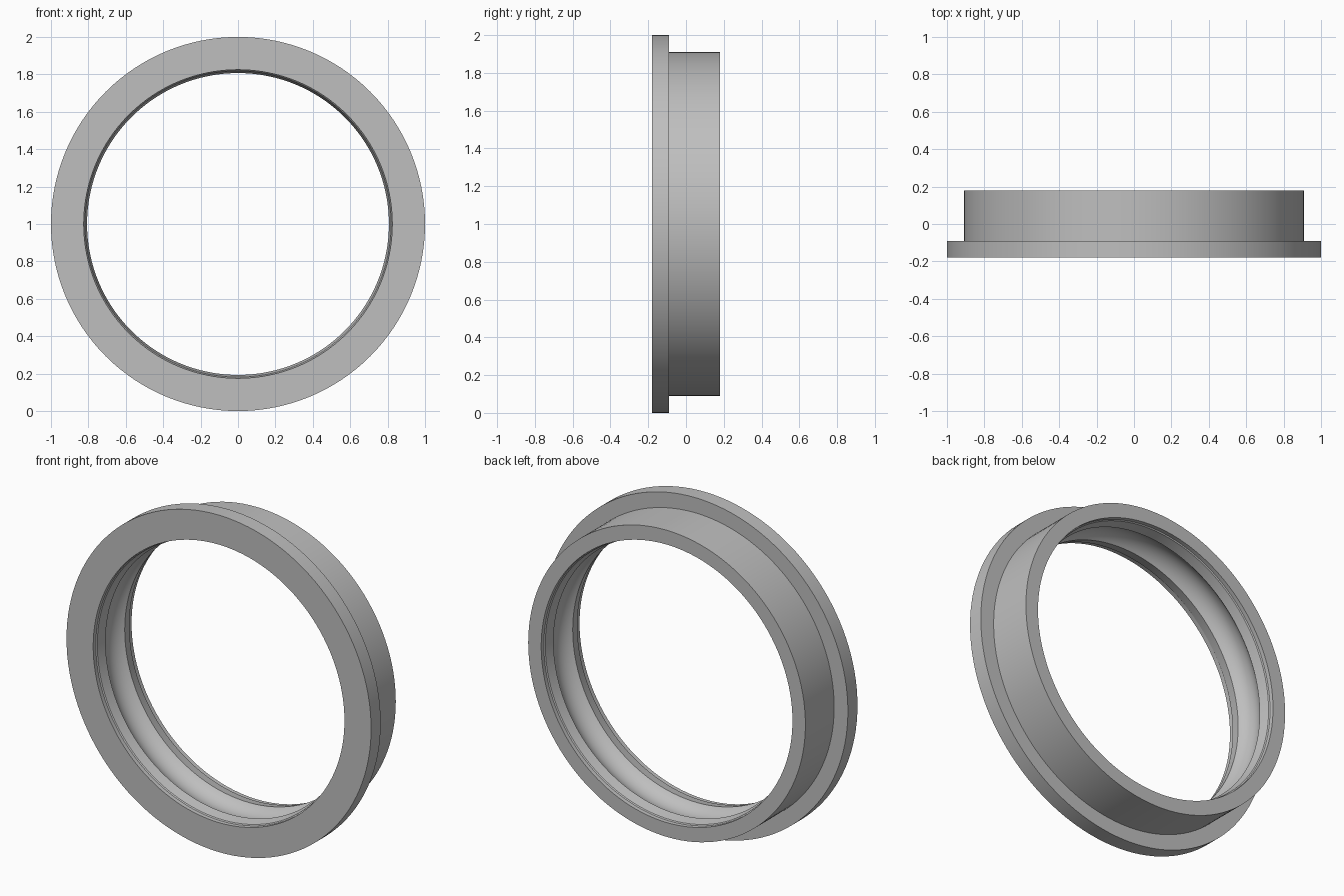
import bpy, bmesh, math
from mathutils import Vector, Matrix

cube = bpy.data.objects.get("Cube")
if cube:
    bpy.data.objects.remove(cube, do_unlink=True)

steel = bpy.data.materials.new("grey_steel")
steel.use_nodes = True
grey = (0.52, 0.52, 0.52, 1)
steel.diffuse_color = grey
steel.node_tree.nodes["Principled BSDF"].inputs["Base Color"].default_value = grey

HALF = 0.18          # half the ring's depth
SEGMENTS = 128

# Outside: wide front flange, then the narrower barrel (radius, y)
outside = [(0.825, -HALF), (1, -HALF), (1, -0.09), (0.91, -0.09),
           (0.91, HALF), (0.825, HALF)]

# Inside: lip and tapered shoulder at each end, round ball groove between
shoulder = [(0.825, 0.155), (0.819, 0.15), (0.807, 0.09)]
width, depth = 0.09, 0.045
arc_radius = (width ** 2 + depth ** 2) / (2 * depth)
arc_centre = 0.807 + depth - arc_radius
sweep = math.asin(width / arc_radius)
groove = []
for i in range(1, 14):
    a = sweep * (1 - 2 * i / 14)
    groove.append((arc_centre + arc_radius * math.cos(a), arc_radius * math.sin(a)))
profile = outside + shoulder + groove + [(r, -y) for r, y in reversed(shoulder)]

# Sweep the closed section around the ring's axis
bm = bmesh.new()
verts = [bm.verts.new((r, y, 0)) for r, y in profile]
edges = [bm.edges.new((v, verts[(i + 1) % len(verts)])) for i, v in enumerate(verts)]
bmesh.ops.spin(bm, geom=verts + edges, cent=(0, 0, 0), axis=(0, 1, 0),
               angle=math.tau, steps=SEGMENTS, use_merge=True)
bmesh.ops.remove_doubles(bm, verts=bm.verts, dist=0.0001)
bmesh.ops.translate(bm, verts=bm.verts, vec=(0, 0, 1))
bmesh.ops.recalc_face_normals(bm, faces=bm.faces)
mesh = bpy.data.meshes.new("flanged_ring")
bm.to_mesh(mesh)
bm.free()
mesh.materials.append(steel)

ring = bpy.data.objects.new("flanged_ring", mesh)
bpy.context.collection.objects.link(ring)
bpy.ops.object.select_all(action='DESELECT')
ring.select_set(True)
bpy.context.view_layer.objects.active = ring
bpy.ops.object.shade_smooth_by_angle(angle=math.radians(20))
